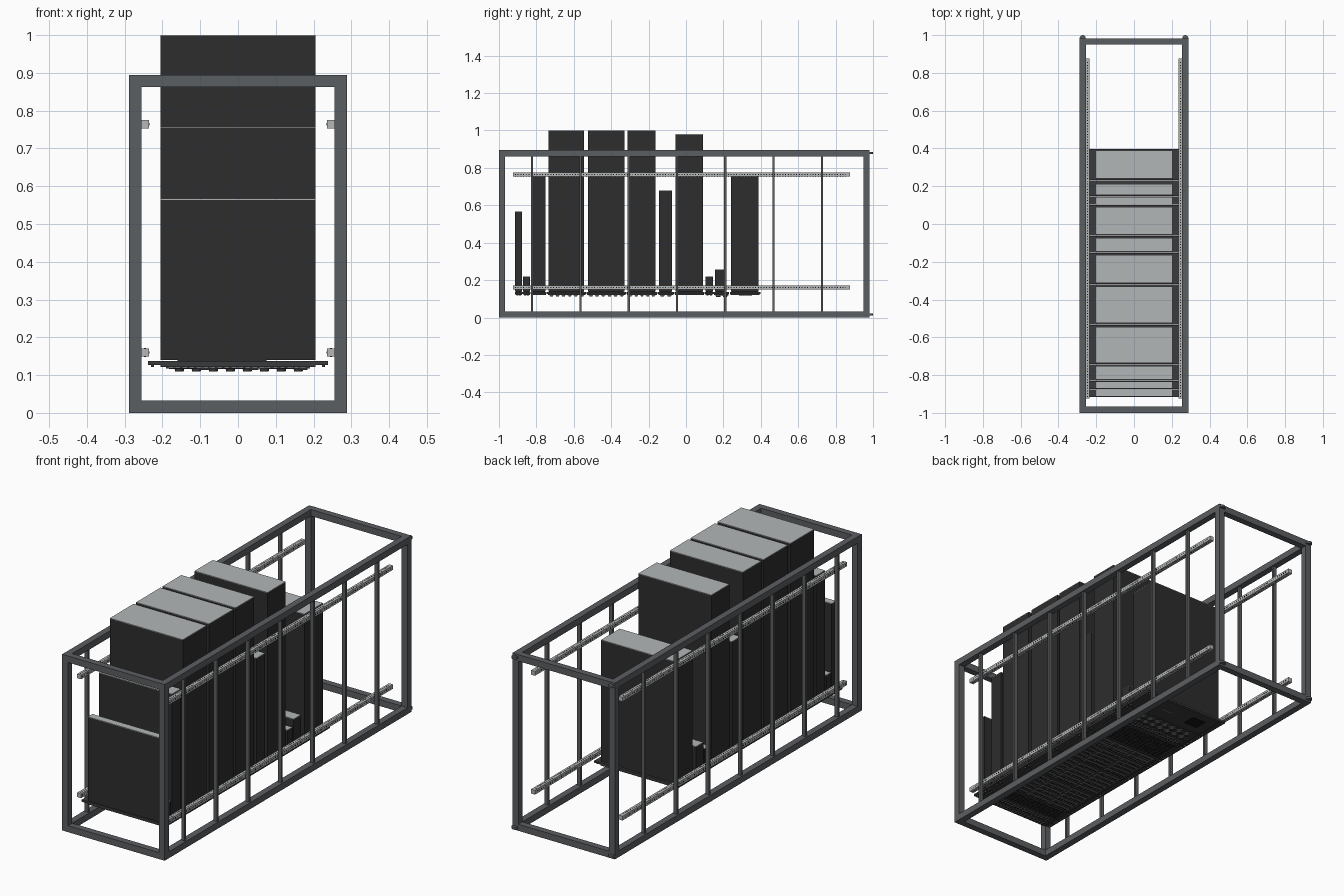
import bpy, bmesh
from mathutils import Matrix, Vector

if "Cube" in bpy.data.objects:
    bpy.data.objects.remove(bpy.data.objects["Cube"])


def mat(name, r, g, b):
    m = bpy.data.materials.new(name)
    m.diffuse_color = (r, g, b, 1)
    m.use_nodes = True
    m.node_tree.nodes["Principled BSDF"].inputs["Base Color"].default_value = m.diffuse_color
    return m


FRAME = mat("frame grey", 0.105, 0.112, 0.120)
RAIL = mat("rail light grey", 0.46, 0.47, 0.47)
BACK = mat("back plate grey", 0.45, 0.47, 0.475)
CASE = mat("case charcoal", 0.026, 0.026, 0.026)
PANEL = mat("panel dark grey", 0.042, 0.043, 0.045)
BAY = mat("bay grey", 0.16, 0.16, 0.165)
BLACK = mat("vent black", 0.008, 0.008, 0.009)


class Part:
    """Collects boxes and cylinders into one named object."""

    def __init__(self, name, material):
        self.name, self.material, self.bm = name, material, bmesh.new()

    def box(self, x0, x1, y0, y1, z0, z1):
        c = Vector(((x0 + x1) / 2, (y0 + y1) / 2, (z0 + z1) / 2))
        s = Matrix.Diagonal((x1 - x0, y1 - y0, z1 - z0, 1))
        bmesh.ops.create_cube(self.bm, size=1, matrix=Matrix.Translation(c) @ s)

    def mirrored(self, x0, x1, y0, y1, z0, z1):
        self.box(x0, x1, y0, y1, z0, z1)
        self.box(-x1, -x0, y0, y1, z0, z1)

    def disc(self, x, y, z, r, h, r2=None, n=16):
        bmesh.ops.create_cone(self.bm, cap_ends=True, segments=n, radius1=r2 or r, radius2=r,
                              depth=h, matrix=Matrix.Translation((x, y, z)))

    def done(self):
        me = bpy.data.meshes.new(self.name)
        self.bm.to_mesh(me)
        self.bm.free()
        me.materials.append(self.material)
        ob = bpy.data.objects.new(self.name, me)
        bpy.context.collection.objects.link(ob)


# outer frame of square beams
W, H, Y0, Y1, T = 0.288, 0.895, -1.0, 0.982, 0.033
frame = Part("outer_frame", FRAME)
for z in (0, H - T):
    frame.mirrored(W - T, W, Y0, Y1, z, z + T)
    for y in (Y0, Y1 - T):
        frame.box(-W + T, W - T, y, y + T, z, z + T)
for y in (Y0, Y1 - T):
    frame.mirrored(W - T, W, y, y + T, T, H - T)
frame.done()

# thin side struts
struts = Part("side_struts", FRAME)
for i in range(7):
    y = -0.823 + i * 0.2583
    struts.mirrored(0.262, 0.281, y - 0.006, y + 0.006, T, H - T)
struts.done()

# small round feet on the rear end
feet = Part("end_feet", FRAME)
for x in (-0.272, 0.272):
    for z in (0.015, 0.88):
        feet.disc(x, 0.984, z, 0.016, 0.011)
feet.done()

# mounting rails with rows of small square holes
rails = Part("mounting_rails", RAIL)
holes = Part("rail_holes", BLACK)
for z in (0.149, 0.753):
    rails.mirrored(0.235, 0.257, -0.924, 0.877, z, z + 0.022)
    for i in range(122):
        y = -0.915 + i * 0.0146
        holes.mirrored(0.2345, 0.2575, y, y + 0.005, z + 0.008, z + 0.014)
        holes.mirrored(0.243, 0.249, y, y + 0.005, z - 0.0005, z + 0.0225)
rails.done()
holes.done()

# rack devices: panel start, panel end, body end, body top, face style
DEVICES = [
    (-0.915, -0.875, -0.877, 0.567, "ports"),
    (-0.873, -0.832, -0.834, 0.22, "ports"),
    (-0.829, -0.745, -0.752, 0.757, "vents"),
    (-0.742, -0.534, -0.545, 1.0, "bays"),
    (-0.531, -0.321, -0.330, 1.0, "bays"),
    (-0.318, -0.153, -0.163, 1.0, "bays"),
    (-0.151, -0.064, -0.075, 0.68, "bays"),
    (-0.062, 0.100, 0.090, 0.98, "vents"),
    (0.102, 0.146, 0.144, 0.22, "ports"),
    (0.148, 0.231, 0.212, 0.257, "knobs"),
    (0.234, 0.397, 0.388, 0.757, "screen"),
]
cases = Part("device_cases", CASE)
backs = Part("device_back_plates", BACK)
panels = Part("front_panels", PANEL)
cores = Part("panel_mounts", CASE)
bays = Part("drive_bays", BAY)
latches = Part("bay_latches", PANEL)
vents = Part("vent_slots", BLACK)
knobs = Part("knobs", PANEL)
screws = Part("panel_screws", BAY)
for a, b, e, top, style in DEVICES:
    s = a + 0.006 if b - a > 0.06 else a + 0.002
    cases.box(-0.205, 0.205, s, e, 0.14, top - 0.003)
    backs.box(-0.205, 0.205, s, e, top - 0.003, top)
    cores.box(-0.16, 0.075, s + 0.003, e - 0.003, 0.136, 0.141)
    panels.box(-0.238, 0.238, a, b, 0.127, 0.137)
    panels.box(-0.205, 0.205, a + 0.003, b - 0.003, 0.121, 0.127)
    for x in (-0.226, 0.226):
        for y in (a + 0.011, b - 0.011):
            screws.disc(x, y, 0.124, 0.004, 0.006, n=8)
    z = 0.121
    if style == "bays":        # stacked long drive trays with latches
        n = max(2, round((b - a) / 0.035))
        p = (b - a - 0.012) / n
        for i in range(n):
            y = a + 0.006 + i * p
            for x in (-0.19, -0.06, 0.07):
                bays.box(x, x + 0.12, y + 0.005, y + p - 0.005, z - 0.004, z)
                latches.box(x + 0.09, x + 0.114, y + 0.009, y + p - 0.009, z - 0.008, z - 0.003)
                vents.box(x + 0.008, x + 0.08, y + p / 2 - 0.003, y + p / 2 + 0.003, z - 0.005, z - 0.003)
    elif style == "ports":     # two rows of sockets
        for y in (a + 0.008, b - 0.019):
            for i in range(20):
                x = -0.185 + i * 0.0185
                bays.box(x, x + 0.014, y, y + 0.011, z - 0.003, z)
                vents.box(x + 0.003, x + 0.011, y + 0.003, y + 0.009, z - 0.004, z - 0.002)
    elif style == "vents":     # grid of slots
        rows = round((b - a - 0.02) / 0.014)
        for r in range(rows):
            y = a + 0.012 + r * 0.014
            for i in range(16):
                x = -0.19 + i * 0.024
                vents.box(x, x + 0.018, y, y + 0.007, z - 0.001, z + 0.002)
    elif style == "knobs":     # two rows of eight round knobs
        for y in (a + 0.024, b - 0.022):
            for i in range(8):
                x = -0.155 + i * 0.045
                bays.disc(x, y, z - 0.001, 0.018, 0.003)
                knobs.disc(x, y, z - 0.006, 0.014, 0.012, 0.011)
    else:                      # dark screen and small label plate
        vents.box(-0.155, -0.075, a + 0.05, b - 0.045, z - 0.002, z + 0.001)
        bays.box(0.03, 0.09, a + 0.08, a + 0.088, z - 0.002, z)
        for i in range(10):
            y = a + 0.02 + i * 0.013
            vents.box(0.12, 0.19, y, y + 0.005, z - 0.001, z + 0.002)
for part in (cases, backs, panels, cores, bays, latches, vents, knobs, screws):
    part.done()
